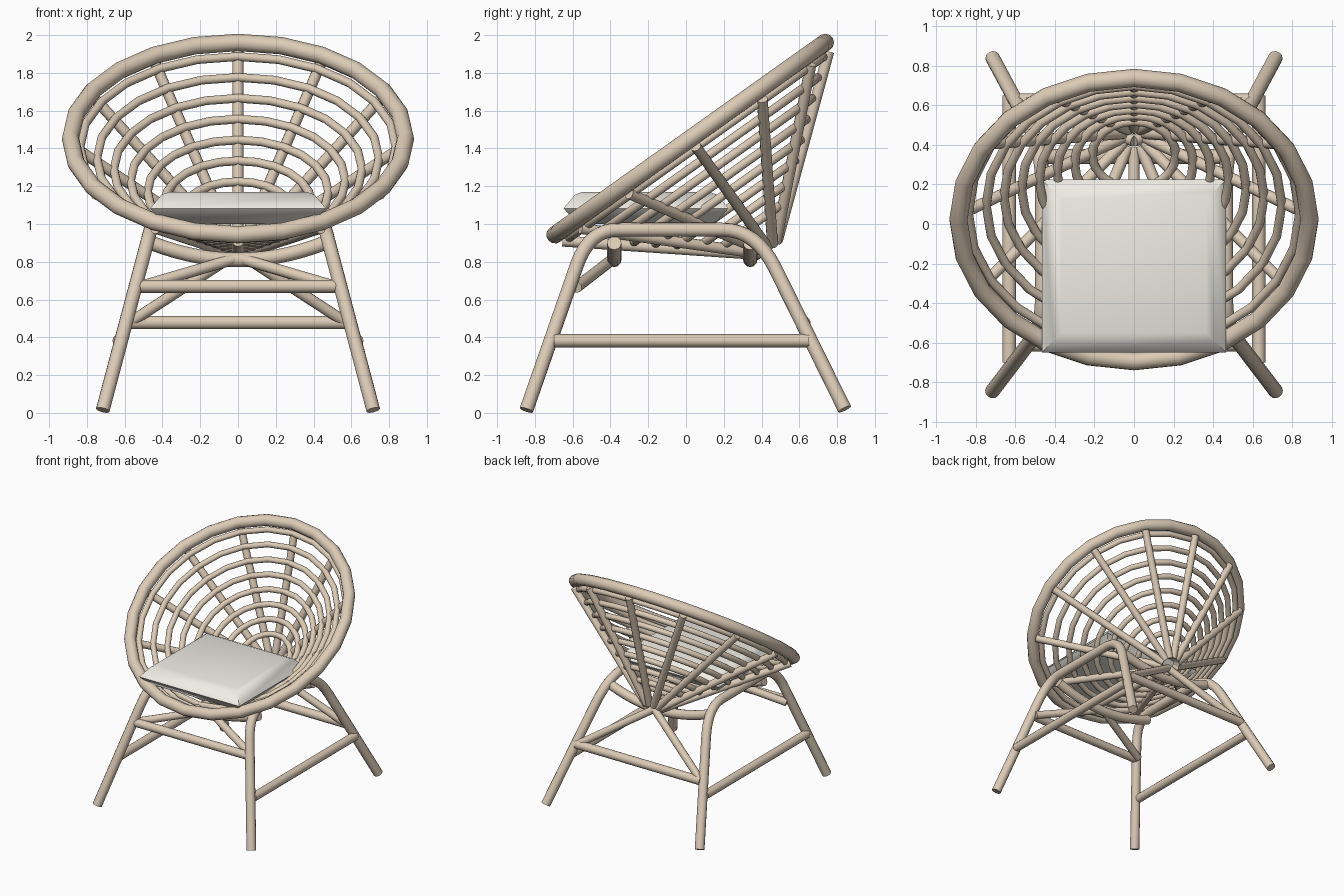
import bpy, math
from mathutils import Vector

if "Cube" in bpy.data.objects:
    bpy.data.objects.remove(bpy.data.objects["Cube"])

def material(name, rgb):
    m = bpy.data.materials.new(name)
    m.diffuse_color = (*rgb, 1)
    m.use_nodes = True
    m.node_tree.nodes["Principled BSDF"].inputs["Base Color"].default_value = m.diffuse_color
    return m

RATTAN = material("rattan", (0.72, 0.60, 0.47))
FABRIC = material("fabric", (0.86, 0.84, 0.77))

def smooth(ob, deg=40):
    bpy.ops.object.select_all(action='DESELECT')
    ob.select_set(True)
    bpy.context.view_layer.objects.active = ob
    bpy.ops.object.shade_smooth_by_angle(angle=math.radians(deg))

def tube(name, paths, radius, cyclic=False):
    """One mesh of round cane following each path."""
    cu = bpy.data.curves.new(name, 'CURVE')
    cu.dimensions = '3D'
    cu.bevel_depth = radius
    cu.bevel_resolution = 4
    cu.use_fill_caps = True
    for pts in paths:
        sp = cu.splines.new('POLY')
        sp.points.add(len(pts) - 1)
        for p, co in zip(sp.points, pts):
            p.co = (*co, 1)
        sp.use_cyclic_u = cyclic
    ob = bpy.data.objects.new(name, cu)
    bpy.context.collection.objects.link(ob)
    bpy.ops.object.select_all(action='DESELECT')
    ob.select_set(True)
    bpy.context.view_layer.objects.active = ob
    bpy.ops.object.convert(target='MESH')
    ob = bpy.context.object
    ob.data.materials.clear()
    ob.data.materials.append(RATTAN)
    smooth(ob)
    return ob

def mirror(path):
    return [path, [(-x, y, z) for x, y, z in path]]

def bend(a, b, c, n=8):
    """Quadratic rounded corner from a to c around b."""
    a, b, c = Vector(a), Vector(b), Vector(c)
    return [a.lerp(b, i / n).lerp(b.lerp(c, i / n), i / n) for i in range(n + 1)]

# Tilted cone frame of the basket: centre of rim, up-slope and axis directions
C = Vector((0, 0.022, 1.452))
U = Vector((0, 0.815, 0.58))
N = Vector((0, 0.58, -0.815))
X = Vector((1, 0, 0))

def cone(t, r, ang):
    return C + N * t + U * (r * math.cos(ang)) + X * (r * 1.01 * math.sin(ang))

def ring(t, r, n=24):
    return [cone(t, r, math.tau * i / n) for i in range(n)]

# Basket: rim, inner hoops, ribs
tube("basket_rim", [ring(0, 0.878)], 0.046, True)
hoops = [0.056 + 0.0725 * i for i in range(8)]
tube("basket_hoops", [ring(t, 0.896 - 1.22 * t) for t in hoops], 0.023, True)
tube("basket_ribs", [[cone(0.05, 0.865, math.tau * i / 12), cone(0.71, 0.06, math.tau * i / 12)]
                     for i in range(12)], 0.029)

# Side arches: front leg, top rail and back leg in one bent cane, leaning inward
def lean(y, z):
    return (0.72 - 0.265 * z, y, z)

arch = ([lean(-0.845, 0.015)] + bend(lean(-0.575, 0.79), lean(-0.51, 0.97), lean(-0.36, 0.97))
        + bend(lean(0.19, 0.97), lean(0.37, 0.97), lean(0.47, 0.77)) + [lean(0.84, 0.02)])
tube("leg_arches", mirror(arch), 0.037)

# Stretchers
tube("side_stretchers", mirror([(0.63, -0.70, 0.382), (0.63, 0.65, 0.382)]), 0.035)
tube("front_stretcher", [[(-0.53, -0.61, 0.67), (0.53, -0.61, 0.67)]], 0.034)
tube("back_stretcher", [[(-0.58, 0.625, 0.478), (0.58, 0.625, 0.478)]], 0.035)

# Sagging cross bars under the basket
tube("cross_bars", [bend((-0.46, y, 0.90), (0, y, 0.72), (0.46, y, 0.90), 14)
                    for y in (-0.38, 0.34)], 0.038)

# Diagonal braces
tube("front_braces", mirror([(0.53, -0.58, 0.665), (0, -0.38, 0.82)]), 0.03)
tube("back_braces", mirror([(0.57, 0.62, 0.48), (0, 0.42, 0.85)]), 0.03)

# Seat cushion: bevelled pillow profile with a sharp side seam
levels = [(0.10, 1.0), (0.06, 1.015), (0, 1.083), (0.06, 1.155), (0.10, 1.17)]
verts, faces = [], []
for inset, z in levels:
    a, b0, b1 = 0.465 - inset, -0.648 + inset, 0.225 - inset
    verts += [(-a, b0, z), (a, b0, z), (a, b1, z), (-a, b1, z)]
for k in range(len(levels) - 1):
    for i in range(4):
        j = (i + 1) % 4
        faces.append((4 * k + i, 4 * k + j, 4 * k + 4 + j, 4 * k + 4 + i))
n = len(verts)
faces += [(3, 2, 1, 0), (n - 4, n - 3, n - 2, n - 1)]
me = bpy.data.meshes.new("seat_cushion")
me.from_pydata(verts, [], faces)
me.materials.append(FABRIC)
cushion = bpy.data.objects.new("seat_cushion", me)
bpy.context.collection.objects.link(cushion)
smooth(cushion, 50)
